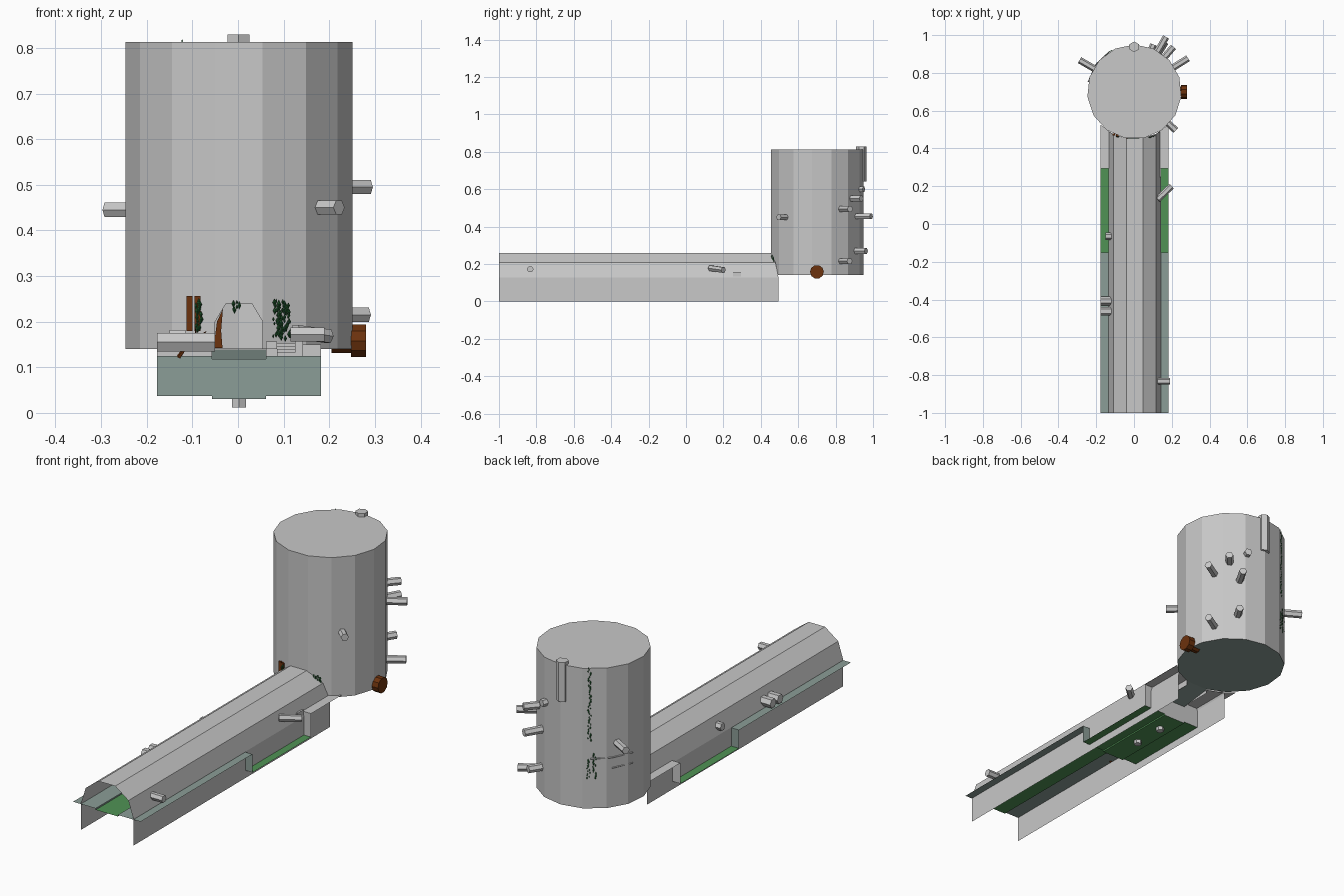
import bpy, math, random
from mathutils import Vector

if "Cube" in bpy.data.objects:
    bpy.data.objects.remove(bpy.data.objects["Cube"])

random.seed(4)

def mat(name, r, g, b):
    m = bpy.data.materials.new(name)
    m.diffuse_color = (r, g, b, 1)
    m.use_nodes = True
    m.node_tree.nodes["Principled BSDF"].inputs["Base Color"].default_value = m.diffuse_color
    return m

GREY = mat("concrete_grey", .58, .58, .58)
MOSS = mat("damp_grey_green", .26, .34, .31)
GREEN = mat("algae_green", .08, .29, .09)
BROWN = mat("rust_brown", .15, .032, .004)
VINE = mat("vine_green", .02, .13, .035)

def mesh(name, verts, faces, *mats):
    me = bpy.data.meshes.new(name)
    me.from_pydata([tuple(v) for v in verts], [], faces)
    for m in mats:
        me.materials.append(m)
    ob = bpy.data.objects.new(name, me)
    bpy.context.collection.objects.link(ob)
    return ob

def tube(name, p0, p1, r, m, n=6, r2=None):
    """Capped prism between two points."""
    p0, p1 = Vector(p0), Vector(p1)
    d = (p1 - p0).normalized()
    u = d.cross(Vector((0, 0, 1)) if abs(d.z) < .9 else Vector((1, 0, 0))).normalized()
    w = d.cross(u)
    v = []
    for p, rad in ((p0, r), (p1, r if r2 is None else r2)):
        v += [p + rad * (u * math.cos(2 * math.pi * i / n) + w * math.sin(2 * math.pi * i / n))
              for i in range(n)]
    f = [(i, (i + 1) % n, n + (i + 1) % n, n + i) for i in range(n)]
    return mesh(name, v, f + [tuple(range(n))[::-1], tuple(range(n, 2 * n))], m)

def box(name, x0, x1, y0, y1, z0, z1, m):
    v = [(x, y, z) for z in (z0, z1) for x, y in ((x0, y0), (x1, y0), (x1, y1), (x0, y1))]
    f = [(3, 2, 1, 0), (4, 5, 6, 7)] + [(i, (i + 1) % 4, 4 + (i + 1) % 4, 4 + i) for i in range(4)]
    return mesh(name, v, f, m)

def sweep(name, prof, y0, y1, m):
    """Sheet with an (x, z) profile running along y; y1 may depend on x."""
    end = y1 if callable(y1) else (lambda x: y1)
    n = len(prof)
    v = [(x, y0, z) for x, z in prof] + [(x, end(x), z) for x, z in prof]
    return mesh(name, v, [(i, i + 1, n + i + 1, n + i) for i in range(n - 1)], m)

def vine(name, x, y, z0, z1, out, count):
    """Trail of small leaves hanging down a wall; out is the wall's facing direction."""
    out = Vector((out[0], out[1], 0)).normalized()
    side = Vector((-out.y, out.x, 0))
    v, f = [], []
    for i in range(count):
        z = z1 + (z0 - z1) * i / count
        c = Vector((x, y, z)) + side * random.uniform(-.007, .007)
        s = random.uniform(.004, .009)
        k = len(v)
        v += [c + side * s * .5, c + Vector((0, 0, s)), c - side * s * .5,
              c - Vector((0, 0, s)), c + out * s * .5]
        f += [(k, k + 1, k + 4), (k + 1, k + 2, k + 4), (k + 2, k + 3, k + 4), (k + 3, k, k + 4)]
    return mesh(name, v, f, VINE)

CX, CY, R, N = .002, .70, .25, 15
XL, XR = -.177, .182          # outer ledge edges
CL, CR = -.057, .061          # channel edges
Y1, Y2 = -.15, .295           # sunken pool limits

def shaft_edge(x):
    return CY - math.sqrt(R * R - (x - CX) ** 2)

# Round chamber: 15 sides, doorway cut in the front facet
ring = [(CX + R * math.cos(a), CY + R * math.sin(a))
        for a in (-math.pi / 2 + (i - .5) * 2 * math.pi / N for i in range(N))]
v = [(x, y, .14) for x, y in ring] + [(x, y, .813) for x, y in ring]
f = [(i, (i + 1) % N, N + (i + 1) % N, N + i) for i in range(1, N)]
yf, k = ring[0][1], len(v)
v += [(ring[0][0], yf, .20), (CX - .028, yf, .24), (CX + .028, yf, .24), (ring[1][0], yf, .20)]
f += [(k + 1, k + 2, N + 1, N), (k, k + 1, N), (k + 2, k + 3, N + 1)]
f += [tuple(range(N, 2 * N)), tuple(reversed(range(N)))]
chamber = mesh("round_chamber", v, f, GREY, MOSS)
chamber.data.polygons[len(f) - 1].material_index = 1

# Tunnel vault on straight side walls
RT, TX = .14, .004
prof = [(TX + RT, 0), (TX + RT, .03)]
prof += [(TX + RT * math.cos(i * math.pi / 5), .127 + RT * math.sin(i * math.pi / 5)) for i in range(6)]
prof += [(TX - RT, .03), (TX - RT, 0)]
sweep("tunnel_vault", prof, -1, shaft_edge, GREY)

# Near ledges and the algae channel between them
for name, a, b in (("left_ledge", XL, CL), ("right_ledge", CR, XR)):
    sweep(name, [(a, .125), (b, .125), (b, .118)] if b == CL else [(a, .118), (a, .125), (b, .125)],
          -1, Y1, MOSS)
sweep("channel_water", [(CL, .118), (CR, .118)], -1, Y1, GREEN)

# Sunken pool with a shallow middle trough
pool = [(XL, .037), (CL, .037), (CL, .03), (CR, .03), (CR, .037), (XR, .037)]
sweep("sunken_pool", pool, Y1, Y2, GREEN)

def end_wall(name, y, zl, zc, zr, m):
    top = [(XL, zl), (CL, zl), (CL, zc), (CR, zc), (CR, zr), (XR, zr)]
    vv = [(x, y, z) for x, z in pool] + [(x, y, z) for x, z in top]
    mesh(name, vv, [(0, 1, 7, 6), (2, 3, 9, 8), (4, 5, 11, 10)], m)

end_wall("near_pool_wall", Y1, .125, .118, .125, MOSS)
end_wall("far_pool_wall", Y2, .137, .118, .15, GREY)

# Far ledges and sloping entry to the chamber
sweep("far_left_ledge", [(XL, .137), (-.12, .137), (CL, .137), (CL, .12)], Y2, shaft_edge, GREY)
sweep("far_right_ledge", [(CR, .12), (CR, .15), (.12, .15), (XR, .15)], Y2, shaft_edge, GREY)
mesh("entry_slope", [(CL, Y2, .118), (CR, Y2, .118), (CR, .458, .139), (CL, .458, .139)],
     [(0, 1, 2, 3)], MOSS)

# Small steps beside the channel
for i in range(4):
    box("ledge_step", .085, .125, Y2 - .045 + .011 * i, Y2, .125 + .007 * i, .132 + .007 * i, GREY)
box("step_side", .125, .142, Y2 - .045, Y2, .125, .158, GREY)
box("step_side", .061, .085, Y2 - .045, Y2, .14, .157, GREY)

# Pipes through the tunnel walls and pool floor
tube("wall_pipe", (-.178, -.408, .155), (-.05, -.408, .155), .023, GREY)
tube("wall_pipe", (-.178, -.462, .155), (-.05, -.462, .155), .023, GREY)
tube("wall_pipe", (.115, -.833, .172), (.19, -.833, .172), .018, GREY)
tube("wall_pipe", (.125, .13, .178), (.198, .2, .168), .017, GREY)
tube("wall_pipe", (-.15, -.065, .165), (-.115, -.065, .165), .019, GREY)
for y in (.03, .19):
    tube("pool_drain", (.002, y, .033), (.002, y, .012), .018, GREY)

# Pipes through the chamber wall: (angle, height, outer radius)
for a, z, ro in ((150, .445, .335), (-43, .45, .30), (32, .495, .335), (32, .215, .33),
                 (60, .455, .335), (49, .55, .315), (58, .27, .31), (68, .60, .27)):
    d = Vector((math.cos(math.radians(a)), math.sin(math.radians(a)), 0))
    c = Vector((CX, CY, z))
    tube("chamber_pipe", c + d * (.225 if ro > .29 else .235), c + d * ro, .018, GREY)
tube("vent_pipe", (.001, .938, .64), (.001, .938, .829), .028, GREY)

# Rusty outlet pipe with a wide rim
tube("rusty_pipe", (.205, .70, .158), (.262, .70, .158), .028, BROWN, 10)
tube("rusty_rim", (.248, .70, .158), (.28, .70, .158), .037, BROWN, 10)

# Old planks by the doorway
box("plank", -.113, -.100, .468, .478, .18, .256, BROWN)
box("plank", -.095, -.082, .464, .474, .18, .256, BROWN)
sweep("leaning_plank", [(-.036, .142), (-.047, .145), (-.049, .17), (-.044, .20), (-.034, .225)], .40, .455, BROWN)
mesh("leaning_plank_face", [(-.050, .40, .142), (-.034, .40, .142), (-.037, .40, .18),
                            (-.033, .40, .228), (-.046, .40, .20), (-.05, .40, .17)],
     [(0, 1, 2, 3, 4, 5)], BROWN)

# Dead branch on the left ledge
B = [(-.13, -.32, .122), (-.112, -.33, .148), (-.092, -.34, .163), (-.07, -.35, .178)]
for i in range(3):
    tube("branch", B[i], B[i + 1], .005 - .0013 * i, BROWN, 5, .0037 - .0013 * i)
for p, q in ((B[1], (-.12, -.36, .172)), (B[2], (-.093, -.37, .185)), (B[2], (-.075, -.30, .162))):
    tube("twig", p, q, .0022, BROWN, 4, .001)

# Bent rods along the chamber's left side
for z, angles in ((.38, (122, 144, 168)), (.33, (144, 168))):
    pts = [(CX + .25 * math.cos(math.radians(a)), CY + .25 * math.sin(math.radians(a)), z)
           for a in angles]
    for p, q in zip(pts, pts[1:]):
        tube("wall_rod", p, q, .003, GREY, 4)

# Hanging vines
for a, z0, z1, n in ((121, .46, .815, 42), (120, .28, .37, 14), (126, .28, .40, 16)):
    d = (math.cos(math.radians(a)), math.sin(math.radians(a)))
    vine("chamber_vine", CX + d[0] * .248, CY + d[1] * .248, z0, z1, d, n)
for x, z0, z1, n in ((.084, .165, .245, 26), (.097, .16, .243, 28), (.108, .165, .235, 20),
                     (-.087, .18, .245, 18), (-.004, .222, .242, 6)):
    vine("doorway_vine", x, shaft_edge(x) - .004, z0, z1, (0, -1), n)
